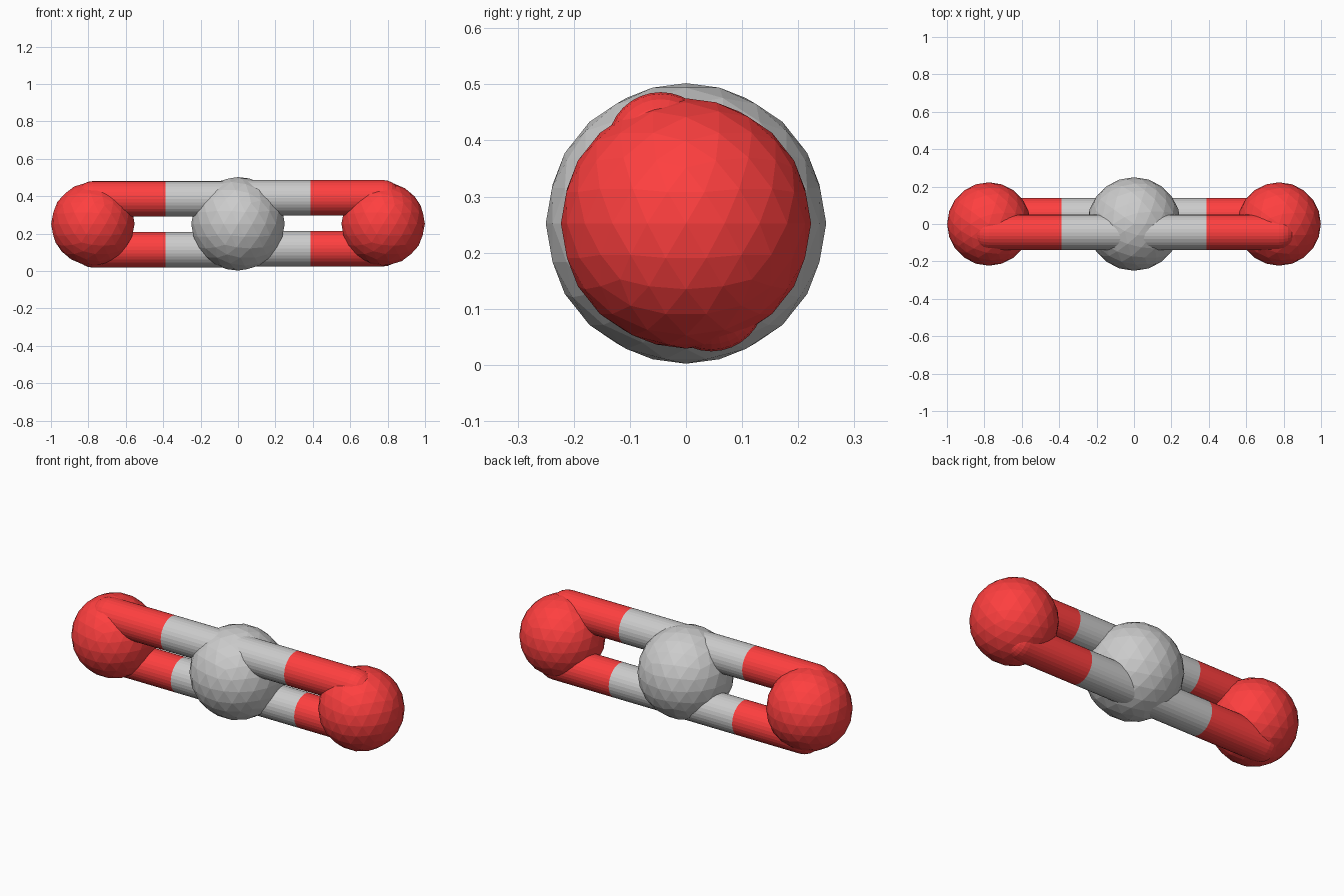
import bpy, bmesh, math
from mathutils import Vector

if "Cube" in bpy.data.objects:
    bpy.data.objects.remove(bpy.data.objects["Cube"])

CZ = 0.252            # height of the molecule axis
OX = 0.776            # distance of outer atoms
R_TUBE = 0.095

red = bpy.data.materials.new("red")
red.diffuse_color = (1.0, 0.05, 0.05, 1.0)
red.use_nodes = True
red.node_tree.nodes["Principled BSDF"].inputs["Base Color"].default_value = red.diffuse_color


def atom(name, x, radius, mat=None):
    bpy.ops.mesh.primitive_ico_sphere_add(subdivisions=3, radius=radius, location=(x, 0, CZ))
    ob = bpy.context.object
    ob.name = name
    if mat:
        ob.data.materials.append(mat)


def tube(name, x0, x1, y, z, mat=None, cap=False, sides=32, rings=6):
    """Tube along x from x0 to x1; optional rounded end at x1."""
    d = math.copysign(1, x1 - x0)
    profile = [(x0, R_TUBE), (x1, R_TUBE)]
    if cap:
        for i in range(1, rings):
            a = math.pi / 2 * i / rings
            profile.append((x1 + d * R_TUBE * math.sin(a), R_TUBE * math.cos(a)))
    bm = bmesh.new()
    loops = []
    for px, r in profile:
        loops.append([bm.verts.new((px, y + r * math.cos(2 * math.pi * k / sides),
                                    z + r * math.sin(2 * math.pi * k / sides)))
                      for k in range(sides)])
    for a, b in zip(loops, loops[1:]):
        for k in range(sides):
            n = (k + 1) % sides
            bm.faces.new((a[k], a[n], b[n], b[k]))
    if cap:
        tip = bm.verts.new((x1 + d * R_TUBE, y, z))
        for k in range(sides):
            bm.faces.new((loops[-1][k], loops[-1][(k + 1) % sides], tip))
    bmesh.ops.recalc_face_normals(bm, faces=bm.faces)
    # open tubes: make sure normals point away from the tube axis
    f = bm.faces[0] if not hasattr(bm.faces, "ensure_lookup_table") else next(iter(bm.faces))
    c = f.calc_center_median()
    if f.normal.dot(Vector((0, c.y - y, c.z - z))) < 0:
        bmesh.ops.reverse_faces(bm, faces=bm.faces)
    me = bpy.data.meshes.new(name)
    bm.to_mesh(me)
    bm.free()
    ob = bpy.data.objects.new(name, me)
    bpy.context.collection.objects.link(ob)
    if mat:
        me.materials.append(mat)


# atoms
atom("centre_atom", 0, 0.25)
for side, s in (("left", -1), ("right", 1)):
    atom(side + "_atom", s * OX, 0.223, red)
    # double bond: two tubes, each grey on the inner half and red on the outer half
    for level, t in (("upper", 1), ("lower", -1)):
        y, z = -0.045 * t, CZ + 0.136 * t + 0.003 * s
        tube(f"{side}_{level}_bond_inner", 0, s * OX / 2, y, z)
        tube(f"{side}_{level}_bond_outer", s * OX / 2, s * OX, y, z, red, cap=True)
